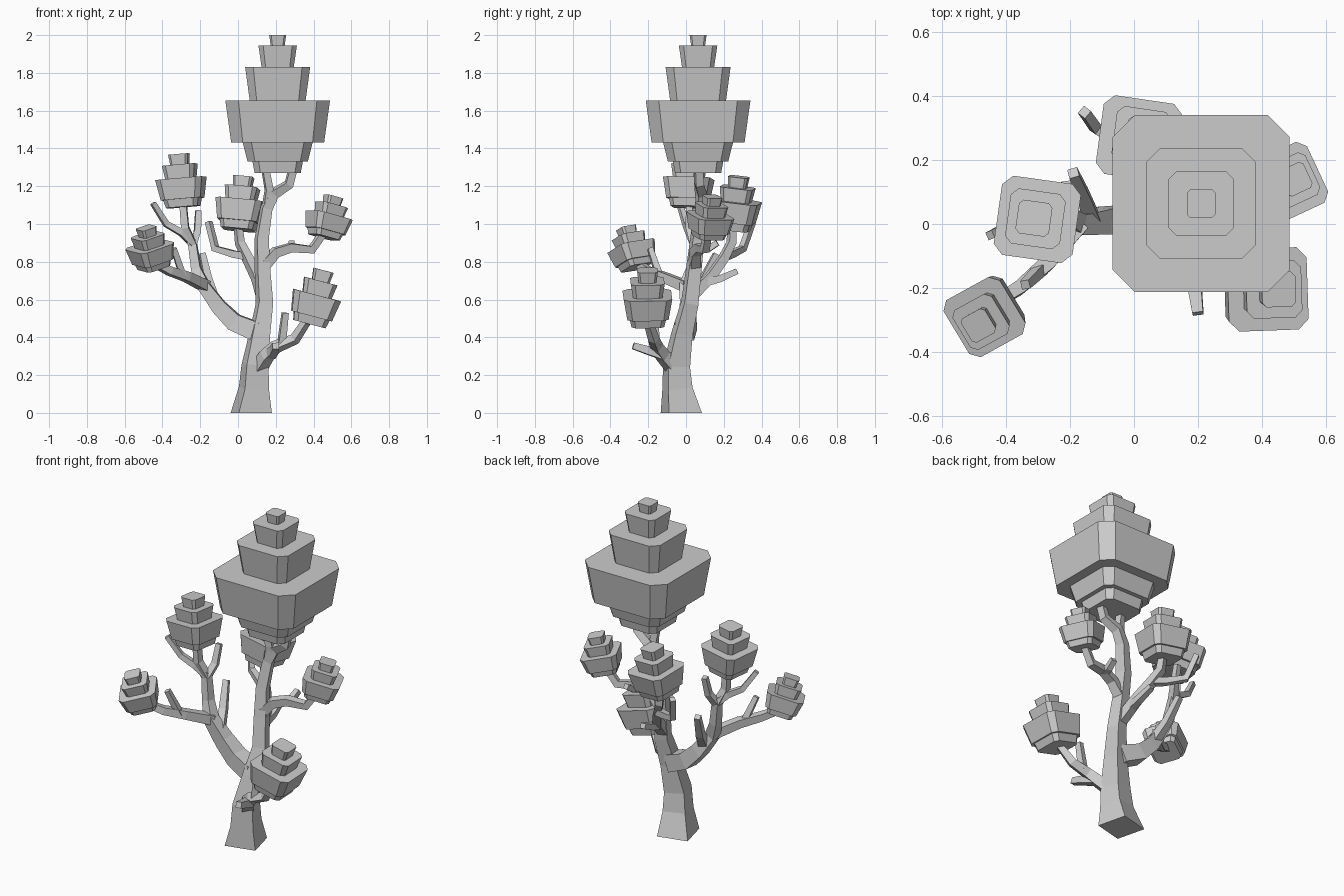
import bpy, bmesh, math
from mathutils import Vector, Quaternion

cube = bpy.data.objects.get("Cube")
if cube:
    bpy.data.objects.remove(cube, do_unlink=True)

grey = bpy.data.materials.new("plain_grey")
grey.use_nodes = True
colour = (0.6, 0.6, 0.6, 1)
grey.diffuse_color = colour
grey.node_tree.nodes["Principled BSDF"].inputs["Base Color"].default_value = colour


def finish(name, bm):
    bmesh.ops.recalc_face_normals(bm, faces=bm.faces)
    mesh = bpy.data.meshes.new(name)
    bm.to_mesh(mesh)
    bm.free()
    mesh.materials.append(grey)
    obj = bpy.data.objects.new(name, mesh)
    bpy.context.scene.collection.objects.link(obj)
    return obj


def loft(bm, rings):
    """Bridge matching point rings and cap both ends."""
    rows = [[bm.verts.new(p) for p in ring] for ring in rings]
    n = len(rows[0])
    for low, high in zip(rows, rows[1:]):
        for i in range(n):
            j = (i + 1) % n
            bm.faces.new((low[i], low[j], high[j], high[i]))
    bm.faces.new(rows[0][::-1])
    bm.faces.new(rows[-1])


def limb(name, path, start, end=None, widths=None, upright=False):
    """Square-section limb that follows a path and tapers."""
    pts = [Vector(p) for p in path]
    last = len(pts) - 1
    dirs = [(b - a).normalized() for a, b in zip(pts, pts[1:])]
    turn = math.radians(14)
    side = Vector((math.cos(turn), math.sin(turn), 0))
    if abs(dirs[0].z) < 0.7:
        side = Vector((0, 0, 1))
    rings = []
    for i, p in enumerate(pts):
        tangent = (dirs[max(i - 1, 0)] + dirs[min(i, last - 1)]).normalized()
        if upright and i == 0:
            tangent = Vector((0, 0, 1))
        side = (side - tangent * side.dot(tangent)).normalized()
        other = tangent.cross(side)
        r = widths[i] if widths else start + (end - start) * i / last
        rings.append([p + side * r * a + other * r * b
                      for a, b in ((-1, -1), (1, -1), (1, 1), (-1, 1))])
    bm = bmesh.new()
    loft(bm, rings)
    return finish(name, bm)


def crown(name, base, top, turn, tiers, scale=1.0):
    """Stack of flared, corner-cut square tiers; tier = (z0, z1, half0, half1)."""
    base, top = Vector(base), Vector(top)
    axis = top - base
    spin = Vector((0, 0, 1)).rotation_difference(axis) @ Quaternion((0, 0, 1), math.radians(turn))
    bm = bmesh.new()
    for z0, z1, h0, h1 in tiers:
        rings = []
        for z, h in ((z0, h0), (z1, h1)):
            h *= scale
            c = h * 0.75
            outline = ((h, -c), (h, c), (c, h), (-c, h), (-h, c), (-h, -c), (-c, -h), (c, -h))
            rings.append([base + spin @ Vector((x, y, z * axis.length)) for x, y in outline])
        loft(bm, rings)
    return finish(name, bm)


# Trunk, leaning and bending into the large crown
limb("trunk", [(.07, -.025, 0), (.085, -.045, .13), (.09, -.05, .25), (.115, -.02, .42),
               (.14, .02, .58), (.13, .04, .75), (.125, .06, .92), (.15, .08, 1.08),
               (.19, .085, 1.16), (.27, .07, 1.21), (.29, .065, 1.29)], 0,
     widths=[.09, .066, .059, .046, .038, .034, .031, .027, .025, .022, .02], upright=True)
limb("trunk_fork", [(.155, .08, 1.1), (.165, .07, 1.18), (.145, .06, 1.29)], .022, .018)

# Right side limbs
limb("right_branch", [(.1, -.01, .43), (-.02, .01, .48), (-.1, .01, .56), (-.18, 0, .67),
                      (-.22, .03, .76), (-.24, .045, .89), (-.28, .02, .98), (-.29, .02, 1.1)],
     0, widths=[.05, .046, .04, .032, .025, .022, .02, .018])
limb("right_front_branch", [(-.17, 0, .67), (-.27, -.12, .72), (-.36, -.2, .75), (-.44, -.25, .79)],
     .028, .018)
limb("right_front_twig", [(-.29, -.14, .72), (-.34, -.19, .87)], .018, .014)
limb("right_inner_twig", [(-.13, .01, .6), (-.16, .09, .7), (-.19, .16, .84)], .026, .016)
limb("right_outer_twig", [(-.24, .045, .9), (-.3, .02, .955), (-.38, 0, 1.0), (-.45, -.035, 1.11)],
     .02, .013)
limb("right_upper_twig", [(-.24, .045, .89), (-.215, .09, .96), (-.21, .12, 1.07)], .02, .015)

# Back limbs
limb("back_branch", [(.13, .03, .62), (.1, .13, .72), (.05, .2, .82), (.01, .24, .9), (0, .245, .99)],
     .028, .018)
limb("back_side_twig", [(.04, .21, .83), (-.02, .24, .84), (-.12, .3, .87), (-.155, .35, 1.01)],
     .02, .015)
limb("back_low_twig", [(.11, .1, .69), (.11, .18, .71), (.1, .27, .75)], .022, .015)

# Left side limbs
limb("left_upper_branch", [(.13, .045, .77), (.2, .05, .85), (.28, .07, .875), (.39, .1, .865),
                           (.45, .115, .95)], .028, .018)
limb("left_upper_twig", [(.27, .07, .87), (.28, .12, .87), (.285, .167, .9)], .02, .015)
limb("left_lower_branch", [(.1, -.05, .22), (.15, -.12, .3), (.2, -.155, .35), (.3, -.17, .39),
                           (.36, -.2, .48)], .034, .018)
limb("left_lower_twig", [(.23, -.16, .36), (.25, -.17, .53)], .02, .016)
limb("left_front_twig", [(.17, -.13, .31), (.19, -.2, .33), (.2, -.28, .355)], .026, .017)

# Crowns
large_tiers = [(0, .095, .122, .135), (.085, .22, .16, .185), (.22, .525, .246, .277),
               (.525, .767, .148, .172), (.767, .925, .085, .102), (.925, 1, .037, .045)]
small_tiers = [(0, .17, .084, .095), (.15, .54, .106, .125),
               (.54, .8, .076, .087), (.8, 1, .046, .053)]
crown("top_crown", (.21, .064, 1.27), (.21, .064, 2.0), 0, large_tiers)
for name, base, top, turn, scale in (
        ("right_upper_crown", (-.29, .01, 1.09), (-.313, .018, 1.37), -8, 1.0),
        ("right_lower_crown", (-.445, -.26, .77), (-.487, -.318, .98), 30, .84),
        ("back_crown", (0, .25, .97), (.03, .28, 1.25), -8, 1.0),
        ("left_upper_crown", (.455, .117, .93), (.505, .14, 1.145), 25, .84),
        ("left_lower_crown", (.378, -.204, .47), (.453, -.205, .755), 2, 1.03)):
    crown(name, base, top, turn, small_tiers, scale)
